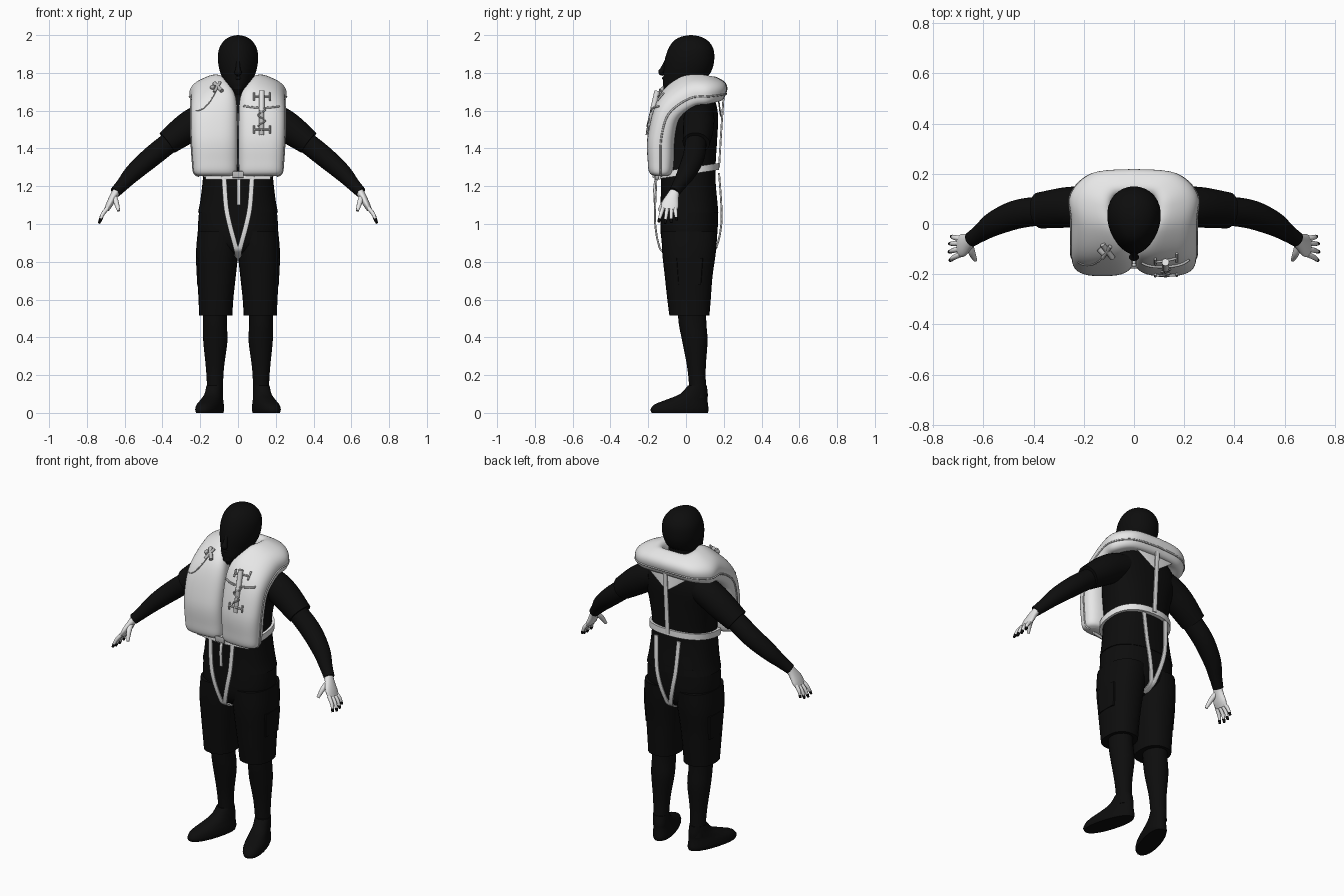
import bpy, bmesh, math
from mathutils import Vector
from mathutils.bvhtree import BVHTree

default_cube = bpy.data.objects.get("Cube")
if default_cube:
    bpy.data.objects.remove(default_cube, do_unlink=True)


def material(name, value):
    mat = bpy.data.materials.new(name)
    mat.use_nodes = True
    colour = (value, value, value, 1)
    mat.diffuse_color = colour
    mat.node_tree.nodes["Principled BSDF"].inputs["Base Color"].default_value = colour
    return mat


BLACK = material("black", .004)
WHITE = material("white", .8)
GREY = material("light grey", .5)
parts = []


def smooth(rows, steps):
    """Catmull-Rom interpolation of rows of numbers."""
    result = []
    for i in range(len(rows) - 1):
        p0, p1, p2 = rows[max(i - 1, 0)], rows[i], rows[i + 1]
        p3 = rows[min(i + 2, len(rows) - 1)]
        for s in range(steps):
            t = s / steps
            result.append([b + t * ((c - a) + t * ((2 * a - 5 * b + 4 * c - d)
                           + t * (3 * b - a - 3 * c + d))) / 2
                           for a, b, c, d in zip(p0, p1, p2, p3)])
    return result + [list(rows[-1])]


def loft(name, stations, mat, sides=24, power=1, egg=0, mirror=False, cap_end=True):
    """Skin closed sections, each given by a centre and two half axes."""
    bm = bmesh.new()
    rings = []
    for centre, a, b in stations:
        ring = []
        for k in range(sides):
            c, s = math.cos(math.tau * k / sides), math.sin(math.tau * k / sides)
            u = math.copysign(abs(c) ** power, c) * (1 + egg * s)
            v = math.copysign(abs(s) ** power, s)
            ring.append(bm.verts.new(Vector(centre) + Vector(a) * u + Vector(b) * v))
        rings.append(ring)
    for low, high in zip(rings, rings[1:]):
        for k in range(sides):
            n = (k + 1) % sides
            bm.faces.new((low[k], low[n], high[n], high[k]))
    bm.faces.new(rings[0])
    if cap_end:
        bm.faces.new(rings[-1])
    bmesh.ops.recalc_face_normals(bm, faces=bm.faces)
    mesh = bpy.data.meshes.new(name)
    bm.to_mesh(mesh)
    bm.free()
    mesh.materials.append(mat)
    obj = bpy.data.objects.new(name, mesh)
    bpy.context.collection.objects.link(obj)
    if mirror:
        obj.modifiers.new("Mirror", "MIRROR").merge_threshold = .0005
    parts.append(obj)
    return obj


def column(name, rows, mat, steps=4, turn=0, **options):
    """Upright form from rows of z, x, y, half width, half depth."""
    c, s = math.cos(turn), math.sin(turn)
    stations = [((x, y, z), (a * c, a * s, 0), (-b * s, b * c, 0))
                for z, x, y, a, b in smooth(rows, steps)]
    return loft(name, stations, mat, **options)


def tube(name, rows, mat, side=(1, 0, 0), steps=5, **options):
    """Form along a path from rows of x, y, z, half width, half thickness."""
    rows = smooth(rows, steps)
    points = [Vector(r[:3]) for r in rows]
    stations = []
    for i, p in enumerate(points):
        t = (points[min(i + 1, len(rows) - 1)] - points[max(i - 1, 0)]).normalized()
        a = Vector(side)
        a = (a - t * a.dot(t)).normalized()
        stations.append((p, a * rows[i][3], t.cross(a) * rows[i][4]))
    return loft(name, stations, mat, **options)


def strap(name, points, width, mat=WHITE, side=(1, 0, 0), **options):
    return tube(name, [(*p, width, .005) for p in points], mat, side,
                sides=12, power=.5, **options)


def cord(name, points, radius, mat=GREY, side=(0, 1, 0), **options):
    return tube(name, [(*p, radius, radius) for p in points], mat, side, sides=10, **options)


# Head with a narrow face
column("head", [(1.685, 0, -.07, .02, .03), (1.73, 0, -.04, .06, .08),
                (1.78, 0, -.003, .086, .117), (1.83, 0, .012, .101, .13),
                (1.88, 0, .02, .106, .13), (1.93, 0, .026, .099, .118),
                (1.97, 0, .026, .074, .09), (1.992, 0, .026, .04, .05),
                (2, 0, .026, .005, .006)], BLACK, sides=32, egg=.12)
column("neck", [(1.6, 0, .06, .1, .07), (1.7, 0, .045, .07, .07),
                (1.8, 0, .05, .07, .07)], BLACK)
tube("nose", [(0, -.1, 1.865, .01, .012), (0, -.122, 1.82, .013, .014),
              (0, -.132, 1.803, .02, .015), (0, -.12, 1.79, .012, .008)], BLACK)
for label, z, y, half in (("brow", 1.873, -.101, .05), ("upper_lip", 1.772, -.119, .026),
                          ("lower_lip", 1.758, -.114, .023)):
    cord(label, [(-half, y + .025, z), (0, y, z), (half, y + .025, z)], .008, BLACK)
tube("chin", [(0, -.1, 1.74, .03, .02), (0, -.1, 1.71, .025, .02)], BLACK)

# Shirt and shorts
column("shirt", [(1.06, 0, .018, .212, .153), (1.12, 0, .016, .2, .15),
                 (1.22, 0, .012, .188, .145), (1.32, 0, .012, .182, .145),
                 (1.45, 0, .02, .2, .145), (1.57, 0, .045, .225, .125),
                 (1.65, 0, .06, .18, .095), (1.7, 0, .06, .1, .07)], BLACK, sides=32, power=.85)
column("shorts_hips", [(.82, 0, .015, .05, .06), (.87, 0, .015, .16, .125),
                       (.95, 0, .016, .21, .15), (1.1, 0, .018, .203, .15)],
       BLACK, sides=32, power=.85)
column("shorts_leg", [(.515, .118, .018, .088, .106), (.6, .117, .016, .092, .115),
                      (.72, .114, .014, .102, .126), (.85, .11, .016, .112, .142),
                      (.96, .1, .018, .113, .148)], BLACK, power=.85, mirror=True)
loft("shorts_pocket", [((.208, .02, .68), (.008, 0, 0), (0, .06, 0)),
                       ((.212, .02, .82), (.011, 0, 0), (0, .07, 0))],
     BLACK, sides=16, power=.4, mirror=True)

# Lower legs and turned-out shoes
column("lower_leg", [(.08, .122, .065, .043, .045), (.16, .122, .06, .043, .045),
                     (.25, .122, .055, .049, .05), (.38, .12, .047, .064, .067),
                     (.47, .122, .035, .063, .073), (.56, .122, .03, .065, .075)],
       BLACK, mirror=True)
column("shoe", [(0, .15, -.033, .055, .155), (.018, .15, -.034, .06, .16),
                (.045, .147, -.025, .057, .147), (.07, .138, .005, .05, .113),
                (.1, .128, .042, .045, .075), (.145, .124, .06, .042, .05)],
       BLACK, turn=.3, power=.9, mirror=True)

# Arms
tube("sleeve", [(.14, .07, 1.575, .08, .075), (.21, .068, 1.545, .082, .082),
                (.28, .065, 1.5, .08, .08), (.375, .054, 1.43, .072, .066)],
     BLACK, (0, 1, 0), mirror=True)
tube("forearm", [(.32, .055, 1.465, .055, .055), (.45, .042, 1.362, .058, .055),
                 (.55, .005, 1.275, .05, .047), (.61, -.035, 1.21, .036, .035),
                 (.65, -.062, 1.168, .03, .029)], BLACK, (0, 1, 0), mirror=True)

# Hands with dark nails
tube("palm", [(.635, -.052, 1.185, .024, .022), (.657, -.069, 1.15, .032, .02),
              (.68, -.084, 1.105, .046, .018), (.696, -.089, 1.075, .042, .013)],
     WHITE, (0, 1, 0), sides=20, mirror=True)
for i, (reach, fan) in enumerate([(.8, .036), (.96, .012), (1, -.015), (.92, -.043)]):
    root = Vector((.69, -.087 + fan * .8, 1.085))
    tip = root + Vector((.045 * reach, fan * .4 - .006, -.08 * reach))
    middle = root.lerp(tip, .5) + Vector((.006, 0, .003))
    nail = tip.lerp(middle, .4)
    tube(f"finger_{i + 1}", [(*root, .011, .011), (*middle, .01, .01), (*tip, .006, .006)],
         WHITE, (0, 1, 0), sides=12, mirror=True)
    tube(f"fingernail_{i + 1}", [(*nail, .009, .0095), (*tip.lerp(nail, -.1), .0065, .0065)],
         BLACK, (0, 1, 0), sides=10, mirror=True)
tube("thumb", [(.655, -.08, 1.145, .015, .015), (.645, -.115, 1.115, .014, .014),
               (.632, -.143, 1.07, .008, .008)], WHITE, sides=12, mirror=True)

# Inflated collar: neck edge, outer edge and bulge at each section
collar = [((.03, -.13, 1.253), (.205, -.13, 1.253), (0, -.03, 0)),
          ((.008, -.13, 1.27), (.232, -.135, 1.27), (0, -.06, 0)),
          ((.003, -.13, 1.33), (.24, -.135, 1.33), (0, -.07, 0)),
          ((.003, -.13, 1.47), (.248, -.13, 1.46), (0, -.073, .005)),
          ((.01, -.085, 1.655), (.25, -.09, 1.585), (0, -.058, .045)),
          ((.06, -.01, 1.735), (.25, .02, 1.665), (0, -.03, .062)),
          ((.085, .06, 1.75), (.25, .12, 1.675), (.01, 0, .062)),
          ((.07, .105, 1.745), (.165, .198, 1.685), (.005, .015, .054)),
          ((0, .11, 1.745), (0, .213, 1.69), (0, .018, .052))]
rows = smooth([[*i, *o, *b] for i, o, b in collar], 6)
stations = []
for r in rows:
    neck_edge, seam = Vector(r[:3]), Vector(r[3:6])
    stations.append(((neck_edge + seam) / 2, (seam - neck_edge) / 2, r[6:]))
vest = loft("inflated_collar", stations, WHITE, sides=36, power=.72, mirror=True, cap_end=False)
cord("collar_seam", [r[3:6] for r in rows], .005, GREY, (.3, .2, 1), steps=1, mirror=True)
surface = BVHTree.FromPolygons([v.co for v in vest.data.vertices],
                               [p.vertices for p in vest.data.polygons])


def on_vest(x, z, gap=.003):
    hit = surface.ray_cast(Vector((abs(x), -1, z)), Vector((0, 1, 0)))[0]
    return (x, (hit.y if hit else -.1) - gap, z)


# Harness
loft("waist_belt", [((0, .008, 1.28 + d), (.196, 0, 0), (0, .167, .025)) for d in (-.018, .018)],
     WHITE, sides=40, power=.85)
strap("back_strap", [(0, .2, 1.69), (0, .187, 1.5), (0, .175, 1.3)], .014)
tube("back_yoke", [(0, .17, 1.675, .16, .004), (0, .184, 1.57, .015, .004)], WHITE,
     sides=8, power=.5, steps=1)
for label, y, bulge in (("front", -.155, -.163), ("rear", .175, .187)):
    strap(f"{label}_crotch_strap", [(.075, y, 1.27), (.064, bulge, 1.1), (.045, bulge, 1.0),
                                    (.018, bulge * .9, .9), (.006, bulge * .72, .85),
                                    (.004, 0, .812)], .013, mirror=True)
strap("hanging_strap_end", [(.004, -.15, 1.27), (.004, -.168, 1.2), (.004, -.165, 1.1)], .009)
strap("front_buckle", [(-.03, -.172, 1.262), (.03, -.172, 1.262)], .018, GREY, (0, 0, 1))
strap("lower_hem", [(-.17, -.14, 1.245), (0, -.163, 1.245), (.17, -.14, 1.245)], .01,
      WHITE, (0, 0, 1))

# Signal light and its holder on the left lobe
cord("signal_light", [(.125, -.152, 1.705), (.125, -.176, 1.6)], .015, WHITE)
cord("signal_light_base", [(.125, -.174, 1.61), (.125, -.2, 1.47)], .014, GREY)
for z in (1.675, 1.5):
    ends = [on_vest(x, z, .008) for x in (.085, .125, .17)]
    cord("holder_bar", ends, .005)
    for x in (.085, .17):
        cord("holder_clip", [on_vest(x, z - .02, .008), on_vest(x, z + .02, .008)], .005)
strap("holder_band", [on_vest(.03 + .019 * i, 1.625 - .01 * math.sin(i * .3)) for i in range(11)],
      .005, GREY, (0, 0, 1), steps=2)
cord("light_lanyard", [on_vest(.125 + .02 * math.sin(i * 1.4), 1.62 - .013 * i, .012)
                       for i in range(9)], .004)

# Inflation clip and cord on the right lobe
cord("inflation_valve", [on_vest(-.085, 1.705, .012), on_vest(-.125, 1.745, .012)], .011)
cord("valve_lever", [on_vest(-.125, 1.7, .015), on_vest(-.095, 1.75, .015)], .008)
cord("valve_cap", [on_vest(-.14, 1.725, .01), on_vest(-.12, 1.722, .018)], .012)
cord("inflation_cord", [on_vest(-.115 - .012 * i, 1.6 + .11 * (1 - i / 9) ** 2.2)
                        for i in range(10)], .003, steps=2)

for obj in bpy.context.selected_objects:
    obj.select_set(False)
for obj in parts:
    obj.select_set(True)
bpy.context.view_layer.objects.active = parts[0]
bpy.ops.object.shade_smooth_by_angle(angle=math.radians(50))
